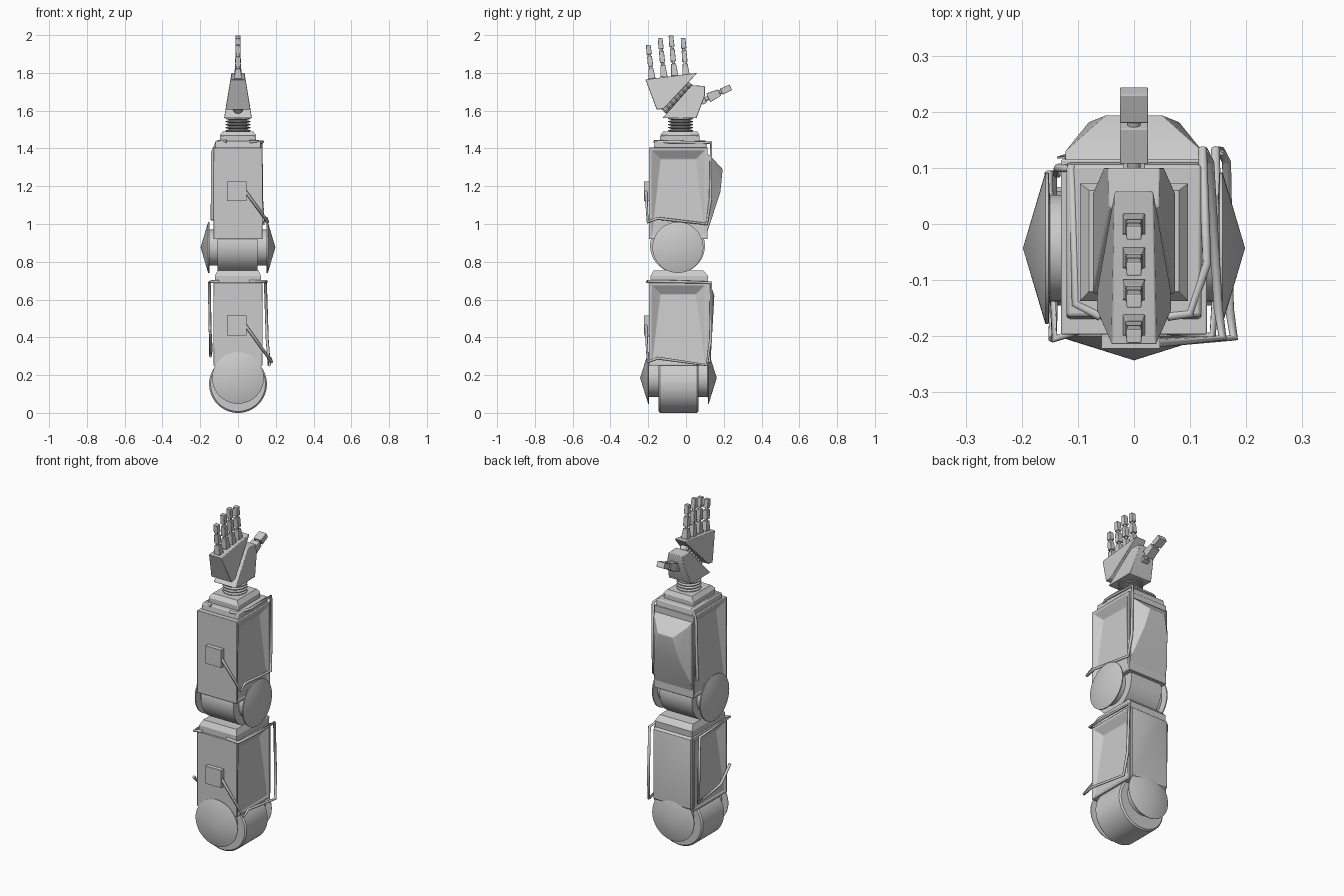
import bpy, bmesh, math
from mathutils import Vector, Matrix

if "Cube" in bpy.data.objects:
    bpy.data.objects.remove(bpy.data.objects["Cube"])

def finish(name, bm, bevel=0.0, angle=30):
    bmesh.ops.recalc_face_normals(bm, faces=bm.faces[:])
    me = bpy.data.meshes.new(name)
    bm.to_mesh(me)
    bm.free()
    ob = bpy.data.objects.new(name, me)
    bpy.context.collection.objects.link(ob)
    for o in bpy.context.selected_objects:
        o.select_set(False)
    bpy.context.view_layer.objects.active = ob
    ob.select_set(True)
    bpy.ops.object.shade_smooth_by_angle(angle=math.radians(angle))
    if bevel:
        m = ob.modifiers.new("bevel", 'BEVEL')
        m.width, m.segments, m.limit_method = bevel, 2, 'ANGLE'
    return ob

def hull(name, pts, bevel=0.0):
    bm = bmesh.new()
    for p in pts:
        bm.verts.new(p)
    r = bmesh.ops.convex_hull(bm, input=bm.verts[:])
    bmesh.ops.dissolve_limit(bm, angle_limit=0.02, verts=bm.verts[:], edges=bm.edges[:])
    return finish(name, bm, bevel)

def frustum(name, x0, y0, y1, z0, x1, y2, y3, z1, bevel=0.0):
    lo = [(sx * x0, y, z0) for sx in (-1, 1) for y in (y0, y1)]
    hi = [(sx * x1, y, z1) for sx in (-1, 1) for y in (y2, y3)]
    return hull(name, lo + hi, bevel)

def lathe(name, profile, origin, axis, n=48):
    # profile is (radius, height along axis), revolved
    rot = Vector((0, 0, 1)).rotation_difference(Vector(axis)).to_matrix().to_4x4()
    mat = Matrix.Translation(origin) @ rot
    bm = bmesh.new()
    rings = []
    for r, h in profile:
        k = 1 if r == 0 else n
        rings.append([bm.verts.new(mat @ Vector((r * math.cos(2 * math.pi * i / n),
                      r * math.sin(2 * math.pi * i / n), h))) for i in range(k)])
    for a, b in zip(rings, rings[1:]):
        for i in range(n):
            j = (i + 1) % n
            q = [a[i % len(a)], a[j % len(a)], b[j % len(b)], b[i % len(b)]]
            bm.faces.new(list(dict.fromkeys(q)))
    for ring in (rings[0], rings[-1]):
        if len(ring) > 2:
            bm.faces.new(ring)
    return finish(name, bm, angle=35)

def bellows(name, start, axis, length, r, folds, n=32):
    prof = []
    for i in range(folds):
        h = length / folds
        prof += [(r * .72, i * h), (r, (i + .3) * h), (r, (i + .6) * h), (r * .72, (i + .9) * h)]
    return lathe(name, prof, start, axis, n)

def cable(name, pts, r=0.008):
    cu = bpy.data.curves.new(name, 'CURVE')
    cu.dimensions, cu.bevel_depth, cu.bevel_resolution, cu.use_fill_caps = '3D', r, 2, True
    sp = cu.splines.new('POLY')
    sp.points.add(len(pts) - 1)
    for p, c in zip(sp.points, pts):
        p.co = (*c, 1)
    bpy.context.collection.objects.link(bpy.data.objects.new(name, cu))

def arm_shell(name, x, y0, y1, z0, z1):
    # box with a sloped recess sunk into each side
    bm = bmesh.new()
    bmesh.ops.create_cube(bm, size=1)
    for v in bm.verts:
        v.co = ((v.co.x * 2 * x), y0 + (v.co.y + .5) * (y1 - y0), z0 + (v.co.z + .5) * (z1 - z0))
    sides = [f for f in bm.faces if abs(f.normal.x) > .9 or abs(f.calc_center_median().x) > x * .9]
    bmesh.ops.inset_individual(bm, faces=sides, thickness=0.02)
    bmesh.ops.inset_individual(bm, faces=sides, thickness=0.004)
    ym = (y0 + y1) / 2
    for f in sides:
        for v in f.verts:
            top = v.co.z > (z0 + z1) / 2
            v.co.x *= 0.76 if top else 0.96
            if top:
                v.co.z -= 0.045
                v.co.y = ym + (v.co.y - ym) * 0.68
    finish(name, bm, 0.009)

# Shoulder joint: drum along y with conical covers
lathe("shoulder_drum", [(0.145, -0.145), (0.153, -0.137), (0.153, 0.058), (0.145, 0.066)],
      (0, 0, 0.153), (0, 1, 0), 64)
for tag, s, base in (("front", -1, -0.14), ("back", 1, 0.06)):
    lathe("shoulder_cover_" + tag, [(0.1, 0), (0.1, 0.055), (0.137, 0.057), (0.137, 0.06), (0, 0.103)],
          (0, base, 0.185), (0, s, 0))

# Elbow joint: drum along x with conical covers
lathe("elbow_drum", [(0.145, -0.108), (0.145, 0.102)], (0, -0.045, 0.885), (1, 0, 0), 64)
for tag, s in (("left", -1), ("right", 1)):
    lathe("elbow_cover_" + tag, [(0.095, 0), (0.095, 0.05), (0.135, 0.052), (0.135, 0.058), (0, 0.098)],
          (s * 0.1, -0.043, 0.876), (s, 0, 0))

# Upper arm and forearm: shell, back plate, front block
for tag, z0, z1, back in (("upper_arm", 0.25, 0.69, (0.15, 0.62, 0.68, 0.27, 0.25)),
                          ("forearm", 0.92, 1.405, (0.194, 1.29, 1.36, 1.01, 0.92))):
    arm_shell(tag + "_shell", 0.13, -0.197, 0.115, z0, z1)
    by, bz, bt, bb, b0 = back
    pts = []
    for s in (-1, 1):
        pts += [(s * 0.05, by, bz), (s * 0.122, 0.13, bt), (s * 0.122, 0.13, bb), (s * 0.118, 0.1, b0),
                (s * 0.08, by - 0.012, bz - 0.12), (s * 0.122, 0.095, bt + 0.02), (s * 0.122, 0.095, b0)]
    hull(tag + "_back_plate", pts, 0.006)
    zc = z0 + (0.213 if tag == "upper_arm" else 0.253)
    frustum(tag + "_front_block", 0.052, -0.222, -0.19, zc - 0.052, 0.052, -0.222, -0.19, zc + 0.052).location.x = -0.006

# End caps of both arm sections
frustum("upper_arm_cap_lower", 0.122, -0.188, 0.115, 0.68, 0.122, -0.188, 0.118, 0.725)
frustum("upper_arm_cap_upper", 0.122, -0.188, 0.118, 0.725, 0.108, -0.17, 0.09, 0.755)
frustum("forearm_cap", 0.12, -0.17, 0.11, 1.40, 0.12, -0.165, 0.105, 1.44, 0.006)
frustum("wrist_collar_lower", 0.096, -0.137, 0.072, 1.435, 0.096, -0.137, 0.072, 1.47, 0.005)
frustum("wrist_collar_upper", 0.096, -0.137, 0.072, 1.47, 0.08, -0.12, 0.06, 1.49)

# Cables running round each arm section
for tag, dz, low, zt, zb in (("upper_arm", 0.463, 0.27, 0.69, 0.253), ("forearm", 1.173, 1.01, 1.43, 1.0)):
    big = tag == "upper_arm"
    xo = 0.178 if big else 0.158
    cable(tag + "_cable_right", [(0.04, -0.212, dz), (xo, -0.203, low), (xo - 0.008, -0.15, low + 0.02),
          (0.165 if big else 0.135, 0.11, zb), (0.155 if big else 0.125, 0.13, zb + 0.13),
          (0.145 if big else 0.122, 0.133, zt), (0.15 if big else 0.13, -0.07, zt + 0.005),
          (0.14 if big else 0.1, -0.2 if big else -0.16, zt + 0.006), (0.06, -0.19 if big else -0.165, zt + 0.006)])
cable("upper_arm_cable_left", [(-0.1, -0.19, 0.695), (-0.142, -0.205, 0.695), (-0.152, 0.09, 0.69),
      (-0.145, 0.09, 0.3), (-0.143, -0.12, 0.33), (-0.145, -0.205, 0.42)])
cable("forearm_cable_left", [(-0.06, -0.165, 1.437), (-0.105, -0.142, 1.437), (-0.11, 0.098, 1.435),
      (-0.135, 0.1, 1.38), (-0.137, 0.09, 1.02)])

# Wrist bellows
bellows("wrist_bellows", (0, -0.028, 1.487), (0, 0, 1), 0.08, 0.066, 5)

# Palm halves: side outlines (y, z) whose thickness shrinks upward
def palm(name, outline):
    w = lambda z: 0.074 - (z - 1.56) * 0.165
    hull(name, [(s * w(z), y, z) for y, z in outline for s in (-1, 1)], 0.003)
palm("palm_lower", [(-0.125, 1.56), (0.055, 1.56), (0.1, 1.68), (0.1, 1.73), (0.03, 1.735)])
palm("palm_upper", [(-0.215, 1.765), (0.06, 1.8), (-0.118, 1.61), (-0.155, 1.605)])
bellows("palm_hinge", (0, -0.12, 1.597), (0, 0.68, 0.73), 0.21, 0.026, 7, 16)

# Fingers: three blocks linked by small joints
def digit(name, base, tip, blocks, joint):
    a, d = Vector(base), Vector(tip) - Vector(base)
    mat = Matrix.Translation(a) @ Matrix.Rotation(math.atan2(-d.y, d.z), 4, 'X')
    L = d.length
    lathe(name + "_core", [(joint, 0), (joint, L * 0.95)], a, d.normalized(), 12)
    for i, (t0, t1, x0, y0, x1, y1) in enumerate(blocks):
        ob = frustum(f"{name}_block_{i + 1}", x0, -y0, y0, t0 * L, x1, -y1, y1, t1 * L, 0.002)
        ob.matrix_world = mat

finger = [(0, .30, .02, .019, .014, .013), (.36, .66, .015, .014, .013, .013), (.72, 1, .013, .014, .013, .012)]
for name, y0, z0, y1, z1 in (("little_finger", -0.18, 1.77, -0.2, 1.948), ("ring_finger", -0.117, 1.78, -0.137, 1.984),
                             ("middle_finger", -0.06, 1.785, -0.08, 1.998), ("index_finger", 0.0, 1.79, -0.016, 1.984)):
    digit(name, (0, y0, z0), (0, y1, z1), finger, 0.009)
digit("thumb", (0, 0.08, 1.65), (0, 0.237, 1.724),
      [(0, .14, .02, .02, .02, .02), (.24, .62, .025, .026, .025, .018), (.68, 1, .025, .017, .025, .016)], 0.012)
